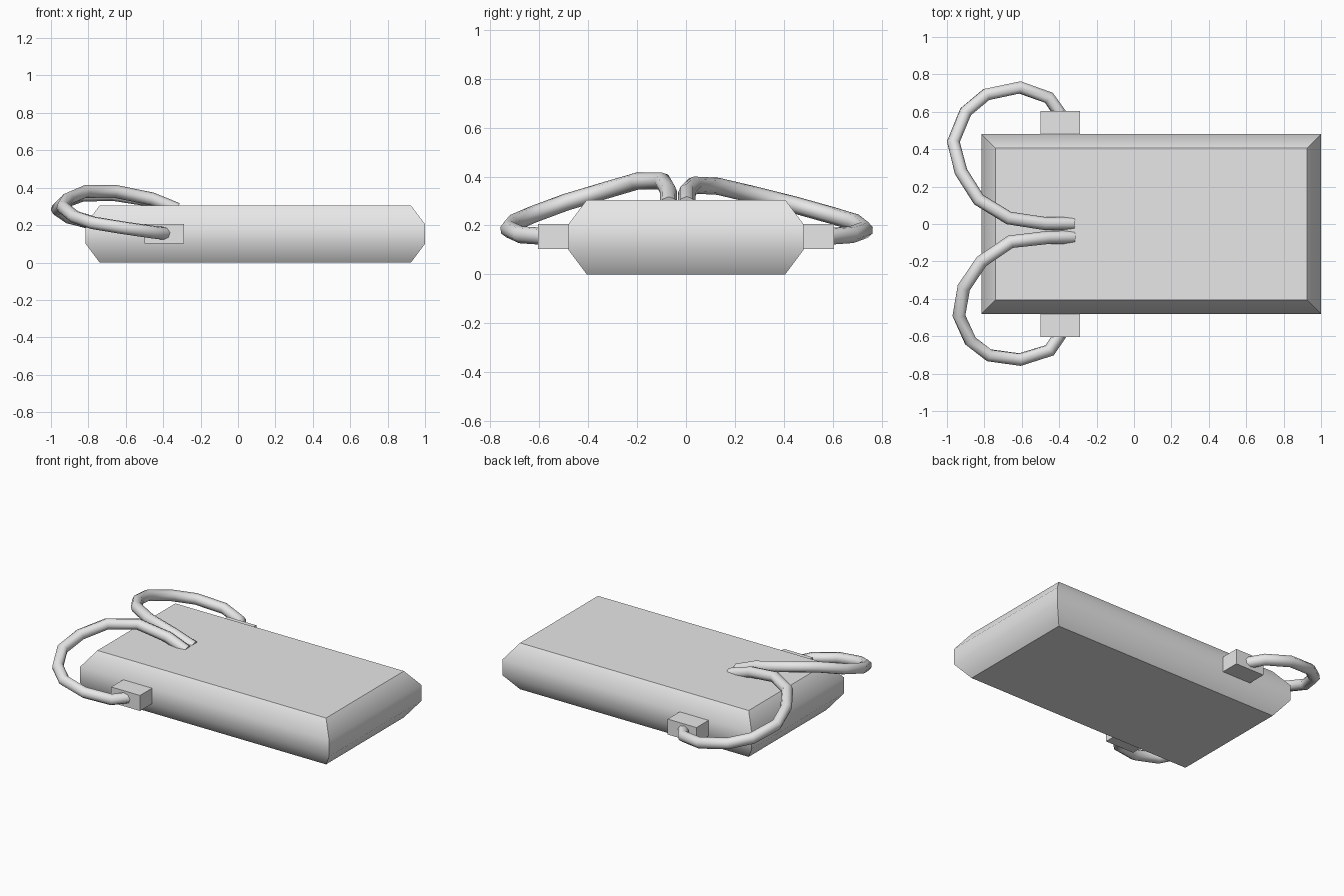
import bpy, bmesh, math

if "Cube" in bpy.data.objects:
    bpy.data.objects.remove(bpy.data.objects["Cube"])

grey = bpy.data.materials.new("grey")
grey.diffuse_color = (0.8, 0.8, 0.8, 1)
grey.use_nodes = True
grey.node_tree.nodes["Principled BSDF"].inputs["Base Color"].default_value = grey.diffuse_color


def add_mesh(name, bm):
    bmesh.ops.recalc_face_normals(bm, faces=bm.faces)
    me = bpy.data.meshes.new(name)
    bm.to_mesh(me)
    bm.free()
    me.materials.append(grey)
    ob = bpy.data.objects.new(name, me)
    bpy.context.collection.objects.link(ob)
    return ob


def select_only(ob):
    bpy.ops.object.select_all(action='DESELECT')
    ob.select_set(True)
    bpy.context.view_layer.objects.active = ob


# Body: stacked rectangles, chamfered towards top and bottom
bm = bmesh.new()
rings = []
for z, inset in ((0, 0.075), (0.10, 0), (0.205, 0), (0.305, 0.075)):
    x0, x1, y = -0.815 + inset, 1.0 - inset, 0.48 - inset
    rings.append([bm.verts.new(p) for p in
                  ((x0, -y, z), (x1, -y, z), (x1, y, z), (x0, y, z))])
bm.faces.new(rings[0])
bm.faces.new(rings[-1])
for a, b in zip(rings, rings[1:]):
    for i in range(4):
        j = (i + 1) % 4
        bm.faces.new((a[i], a[j], b[j], b[i]))
body = add_mesh("body", bm)
select_only(body)
bpy.ops.object.shade_smooth_by_angle(angle=math.radians(42))

# Plug blocks on both long sides
for name, side in (("front_plug", -1), ("back_plug", 1)):
    bm = bmesh.new()
    bmesh.ops.create_cube(bm, size=1)
    for v in bm.verts:
        v.co.x = v.co.x * 0.21 - 0.395
        v.co.y = v.co.y * 0.145 + side * 0.5325
        v.co.z = v.co.z * 0.102 + 0.154
    add_mesh(name, bm)

# Cables looping from the top face round to each plug
paths = {
    "front_cable": [(-0.325, -0.07, 0.285), (-0.46, -0.072, 0.34), (-0.66, -0.095, 0.381),
                    (-0.815, -0.20, 0.381), (-0.91, -0.34, 0.34), (-0.936, -0.49, 0.295),
                    (-0.875, -0.625, 0.245), (-0.775, -0.702, 0.212), (-0.61, -0.725, 0.185),
                    (-0.45, -0.675, 0.162), (-0.375, -0.56, 0.154)],
    "back_cable": [(-0.325, 0.003, 0.285), (-0.48, 0.003, 0.335), (-0.67, 0.032, 0.365),
                   (-0.83, 0.13, 0.36), (-0.925, 0.28, 0.325), (-0.966, 0.44, 0.285),
                   (-0.90, 0.60, 0.24), (-0.79, 0.692, 0.212), (-0.61, 0.73, 0.182),
                   (-0.455, 0.675, 0.162), (-0.375, 0.56, 0.154)],
}
for name, pts in paths.items():
    cu = bpy.data.curves.new(name, 'CURVE')
    cu.dimensions = '3D'
    cu.bevel_depth = 0.035
    cu.bevel_resolution = 2
    cu.use_fill_caps = True
    sp = cu.splines.new('POLY')
    sp.points.add(len(pts) - 1)
    for p, co in zip(sp.points, pts):
        p.co = (*co, 1)
    cu.materials.append(grey)
    ob = bpy.data.objects.new(name, cu)
    bpy.context.collection.objects.link(ob)
    select_only(ob)
    bpy.ops.object.convert(target='MESH')
    bpy.ops.object.shade_smooth_by_angle(angle=math.radians(60))
